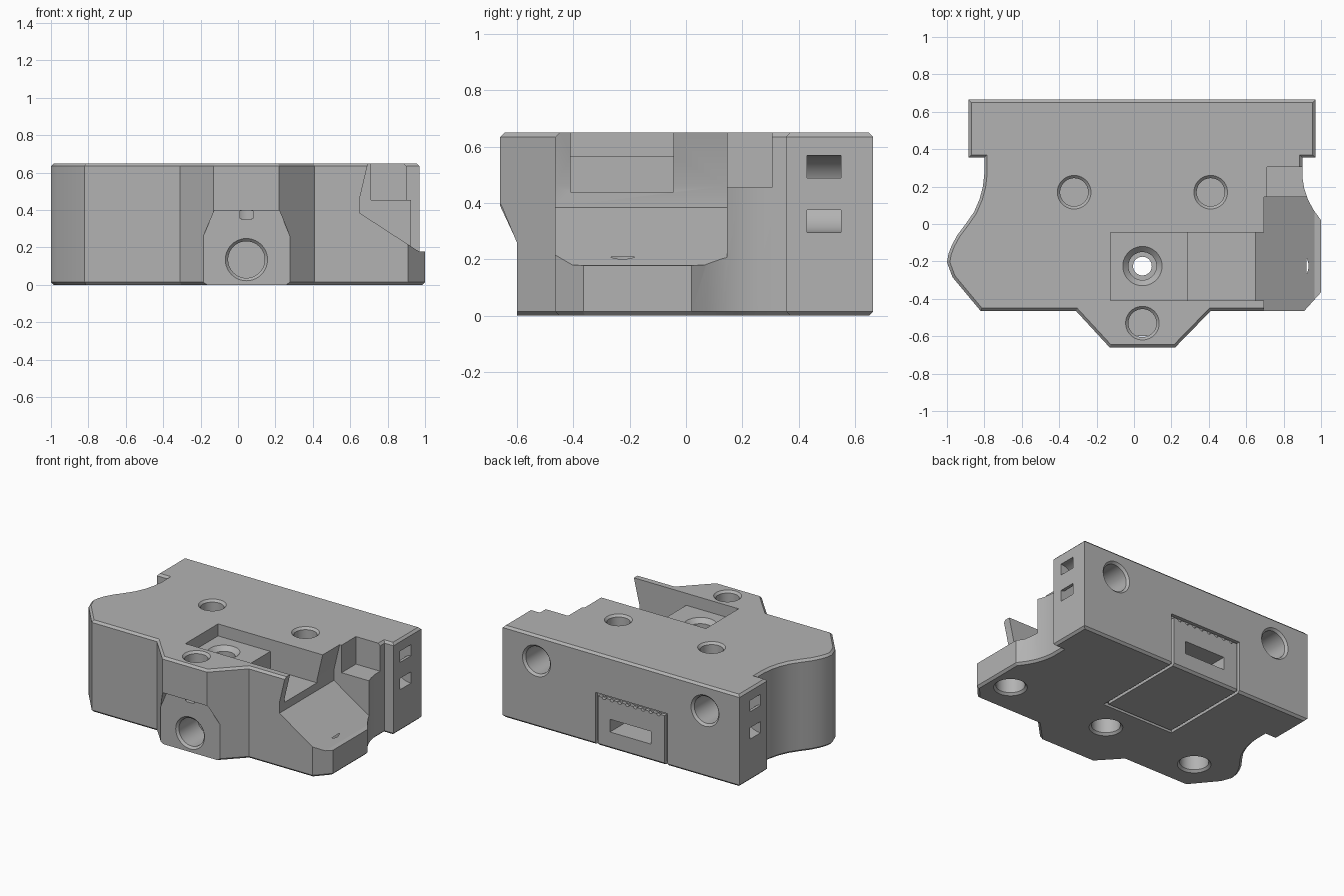
import bpy, bmesh, math
from mathutils import Vector

if "Cube" in bpy.data.objects:
    bpy.data.objects.remove(bpy.data.objects["Cube"])

MID = 0.045      # centre line of the block
TOP = 0.65

grey = bpy.data.materials.new("plain_grey")
grey.use_nodes = True
grey.diffuse_color = (0.45, 0.45, 0.45, 1)
grey.node_tree.nodes["Principled BSDF"].inputs["Base Color"].default_value = (0.45, 0.45, 0.45, 1)


def to_object(bm, name):
    bmesh.ops.recalc_face_normals(bm, faces=bm.faces)
    mesh = bpy.data.meshes.new(name)
    bm.to_mesh(mesh)
    bm.free()
    mesh.materials.append(grey)
    ob = bpy.data.objects.new(name, mesh)
    bpy.context.collection.objects.link(ob)
    return ob


def loft(rings):
    """Closed solid through rings of matching points."""
    bm = bmesh.new()
    loops = [[bm.verts.new(p) for p in ring] for ring in rings]
    n = len(loops[0])
    for a, b in zip(loops, loops[1:]):
        for i in range(n):
            j = (i + 1) % n
            bm.faces.new((a[i], a[j], b[j], b[i]))
    bm.faces.new(loops[0])
    bm.faces.new(loops[-1])
    return bm


def prism(points, axis, lo, hi):
    place = {"y": lambda p, t: (p[0], t, p[1]),
             "z": lambda p, t: (p[0], p[1], t)}[axis]
    return loft([[place(p, t) for p in points] for t in (lo, hi)])


def box(x0, x1, y0, y1, z0, z1):
    return prism([(x0, y0), (x1, y0), (x1, y1), (x0, y1)], "z", z0, z1)


def bore(start, direction, r, depth, rim=0.015, sides=40):
    """Round drill with a chamfered mouth."""
    turn = Vector((0, 0, 1)).rotation_difference(Vector(direction))
    steps = [(-0.02, r + rim + 0.02), (rim, r), (depth, r)]
    if not rim:
        steps = [(-0.02, r), (depth, r)]
    rings = []
    for d, rad in steps:
        angles = [math.tau * i / sides for i in range(sides)]
        rings.append([Vector(start) + turn @ Vector((rad * math.cos(a), rad * math.sin(a), d))
                      for a in angles])
    return loft(rings)


# Main block: outline with chamfered top and bottom rims
outline = [(-0.885, 0.665), (-0.885, 0.355), (-0.80, 0.355), (-0.80, 0.27),
           (-0.808, 0.20), (-0.825, 0.135), (-0.855, 0.065), (-0.90, 0.0),
           (-0.945, -0.06), (-0.975, -0.115), (-0.992, -0.16), (-1.0, -0.205),
           (-0.97, -0.285), (-0.82, -0.465), (-0.31, -0.465), (-0.13, -0.66),
           (0.22, -0.66), (0.41, -0.465), (0.91, -0.465), (1.0, -0.365),
           (1.0, 0.02), (0.96, 0.075), (0.93, 0.13), (0.91, 0.19),
           (0.90, 0.25), (0.90, 0.355), (0.97, 0.355), (0.97, 0.665)]
bm = prism(outline, "z", 0, TOP)
rims = [e for e in bm.edges if abs(e.verts[0].co.z - e.verts[1].co.z) < 0.001]
bmesh.ops.recalc_face_normals(bm, faces=bm.faces)
bmesh.ops.bevel(bm, geom=rims, offset=0.015, segments=1, affect="EDGES")
body = to_object(bm, "mount_block")


def cut(bm):
    tool = to_object(bm, "cutter")
    tool.hide_render = True
    mod = body.modifiers.new("cut", "BOOLEAN")
    mod.operation, mod.solver, mod.object = "DIFFERENCE", "EXACT", tool
    bpy.context.view_layer.objects.active = body
    bpy.ops.object.modifier_apply(modifier=mod.name)
    bpy.data.objects.remove(tool)


# Sloped chute and step on the left flank
cut(prism([(0.705, 0.8), (0.695, TOP), (0.65, 0.46), (0.65, 0.385),
           (0.965, 0.18), (1.1, 0.175), (1.1, 0.8)], "y", -0.6, 0.145))
cut(box(0.71, 1.1, 0.10, 0.305, 0.455, 0.8))

# Stepped pocket in the top
cut(box(-0.125, 0.70, -0.41, -0.045, 0.565, 0.8))
cut(box(0.285, 0.70, -0.41, -0.045, 0.44, 0.7))

# Nose relief with a slanted roof
front = [(-0.30, -0.1), (-0.30, 0.0), (-0.22, 0.18), (-0.13, 0.389), (-0.129, 0.39),
         (0.224, 0.39), (0.225, 0.389), (0.31, 0.18), (0.39, 0.0), (0.39, -0.1)]
back = list(front)
back[4], back[5] = (-0.11, 0.44), (0.20, 0.44)
cut(loft([[(x, -0.67, z) for x, z in front], [(x, -0.60, z) for x, z in back]]))
cut(box(0.01, 0.08, -0.65, -0.57, 0.355, 0.395))

# Bores in the top, nose, back and underside
for x, y, depth in ((-0.32, 0.17, 0.35), (0.41, 0.17, 0.35), (MID, -0.53, 0.3)):
    cut(bore((x, y, TOP), (0, 0, -1), 0.075, depth))
cut(bore((MID, -0.60, 0.135), (0, 1, 0), 0.098, 0.22))
for side in (-1, 1):
    cut(bore((MID + side * 0.66, 0.665, 0.47), (0, -1, 0), 0.095, 0.3))
for x in (-0.69, MID, 0.84):
    cut(bore((x, -0.225, 0), (0, 0, 1), 0.093, 0.208))
cut(bore((MID, -0.225, 0.565), (0, 0, -1), 0.075, 0.12, rim=0.03))
cut(bore((MID, -0.225, 0.60), (0, 0, -1), 0.05, 0.5, rim=0))

# Half-ring strap channels in both flanks
for face_x in (-0.885, 0.97):
    arc = [math.pi * i / 16 - math.pi / 2 for i in range(17)]
    sign = 1 if face_x < 0 else -1
    ring = [(face_x + sign * r * math.cos(a), 0.4325 + r * math.sin(a))
            for r, angles in ((0.1375, arc), (0.0575, arc[::-1])) for a in angles]
    # Push the open ends just outside the flank
    for i in (0, 16, 17, 33):
        ring[i] = (face_x - sign * 0.02, ring[i][1])
    cut(prism(ring, "y", 0.43, 0.55))

# Cover plate seam on the back and underside, with a slot
L, R, G = -0.32, 0.245, 0.022
for x in (L, R - G):
    cut(box(x, x + G, -0.01, 0.7, -0.1, 0.022))
    cut(box(x, x + G, 0.64, 0.7, -0.1, 0.365))
cut(box(L, R, -0.01, -0.01 + G, -0.1, 0.022))
cut(box(L, R, 0.64, 0.7, 0.35, 0.37))
for i in range(8):
    cut(bore((L + 0.07 + i * 0.061, 0.665, 0.352), (0, -1, 0), 0.016, 0.022, rim=0, sides=12))
cut(box(-0.19, 0.13, 0.45, 0.7, 0.12, 0.21))

# Smooth bores and curved flanks, keep edges sharp
for ob in bpy.context.selected_objects:
    ob.select_set(False)
body.select_set(True)
bpy.context.view_layer.objects.active = body
bpy.ops.object.shade_smooth_by_angle(angle=math.radians(25))
